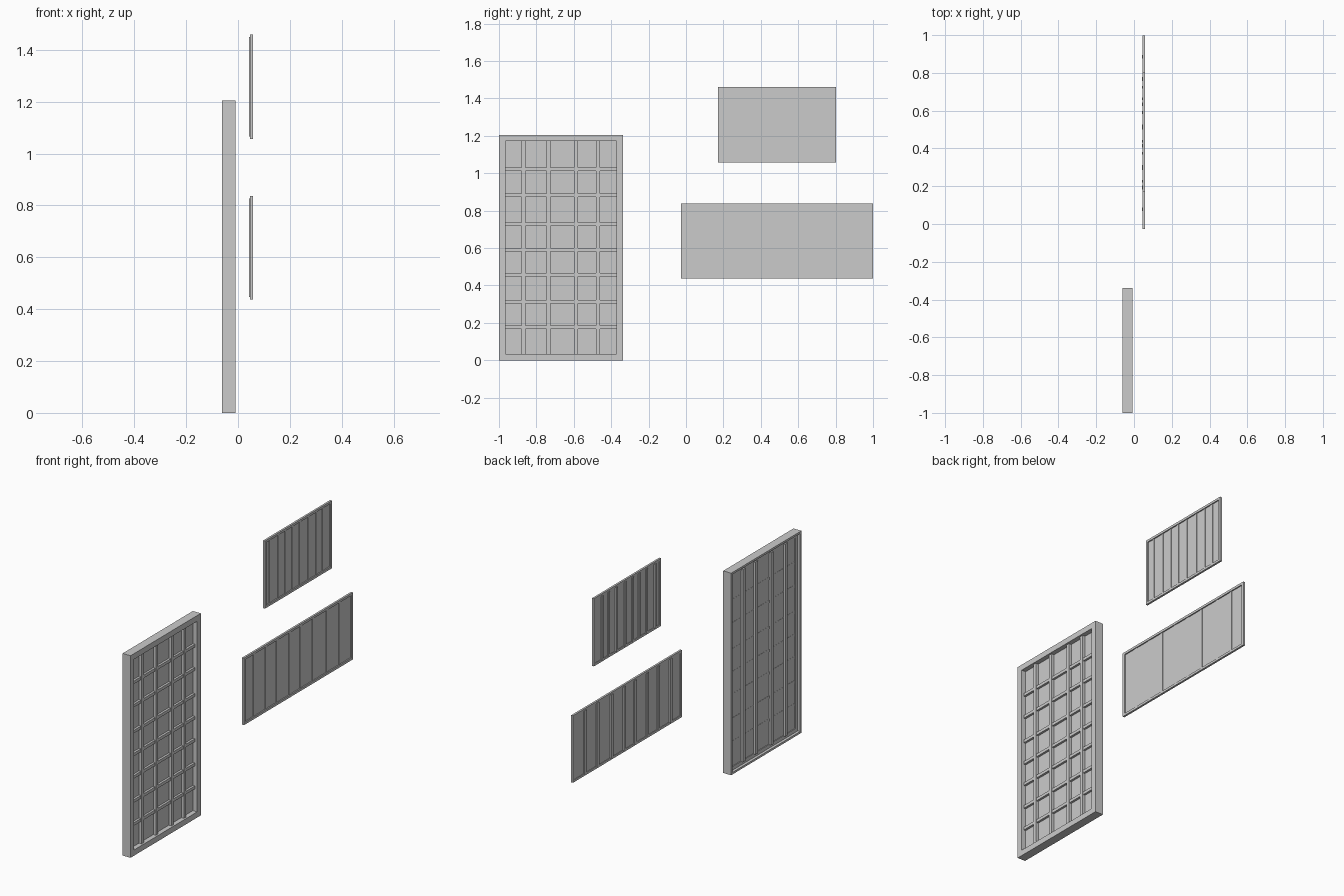
import bpy, bmesh

if "Cube" in bpy.data.objects:
    bpy.data.objects.remove(bpy.data.objects["Cube"])


def box(bm, x, y, z):
    """Add an axis-aligned box given (min, max) spans."""
    v = [bm.verts.new((a, b, c)) for a in x for b in y for c in z]
    for f in ((0, 1, 3, 2), (4, 6, 7, 5), (0, 4, 5, 1), (2, 3, 7, 6), (0, 2, 6, 4), (1, 5, 7, 3)):
        bm.faces.new([v[i] for i in f])


def finish(name, bm):
    bmesh.ops.recalc_face_normals(bm, faces=bm.faces)
    me = bpy.data.meshes.new(name)
    bm.to_mesh(me)
    bm.free()
    bpy.context.collection.objects.link(bpy.data.objects.new(name, me))


def boxes(name, spans):
    bm = bmesh.new()
    for s in spans:
        box(bm, *s)
    finish(name, bm)


def ring(name, y, z, profile):
    """Sweep a closed (inset, x) profile around a rectangle with mitred corners."""
    bm = bmesh.new()
    loops = [[bm.verts.new(p) for p in ((x, y[0] + i, z[0] + i), (x, y[1] - i, z[0] + i),
                                       (x, y[1] - i, z[1] - i), (x, y[0] + i, z[1] - i))]
             for i, x in profile]
    for a, b in zip(loops, loops[1:] + loops[:1]):
        for k in range(4):
            n = (k + 1) % 4
            bm.faces.new((a[k], a[n], b[n], b[k]))
    finish(name, bm)


def around(c, w):
    return (c - w / 2, c + w / 2)


# Large window: frame with a wide front rim and a thin-lipped back
Y, Z = (-1.0, -0.338), (0.0, 1.205)
ring("window_frame", Y, Z, [(0, -0.061), (0, -0.009), (0.034, -0.009), (0.034, -0.045),
                            (0.012, -0.045), (0.012, -0.061)])
boxes("window_pane", [((-0.041, -0.037), (-0.968, -0.37), (0.034, 1.171))])

# Glazing bars of the large window
boxes("window_upright_bars", [((-0.055, -0.020), around(y, 0.021), (0.03, 1.178))
                              for y in (-0.869, -0.735, -0.588, -0.471)])
boxes("window_cross_bars", [((-0.042, -0.024), (-0.968, -0.37), around(z, 0.018))
                            for z in (1.021, 0.882, 0.727, 0.591, 0.457, 0.313, 0.176)])


# Two thin slatted panels
def slatted_panel(name, y, z, bars, w):
    ring(name + "_frame", y, z, [(0, 0.046), (0, 0.058), (0.014, 0.058), (0.014, 0.046)])
    boxes(name + "_pane", [((0.049, 0.051), (y[0] + 0.01, y[1] - 0.01), (z[0] + 0.01, z[1] - 0.01))])
    boxes(name + "_bars", [((0.042, 0.054), around(b, w), (z[0] + 0.01, z[1] - 0.01)) for b in bars])


slatted_panel("lower_panel", (-0.027, 0.999), (0.437, 0.837),
              (0.078, 0.193, 0.297, 0.414, 0.516, 0.634, 0.767, 0.885), 0.02)
slatted_panel("upper_panel", (0.171, 0.802), (1.056, 1.46),
              (0.227, 0.305, 0.374, 0.438, 0.508, 0.59, 0.663, 0.724), 0.014)
